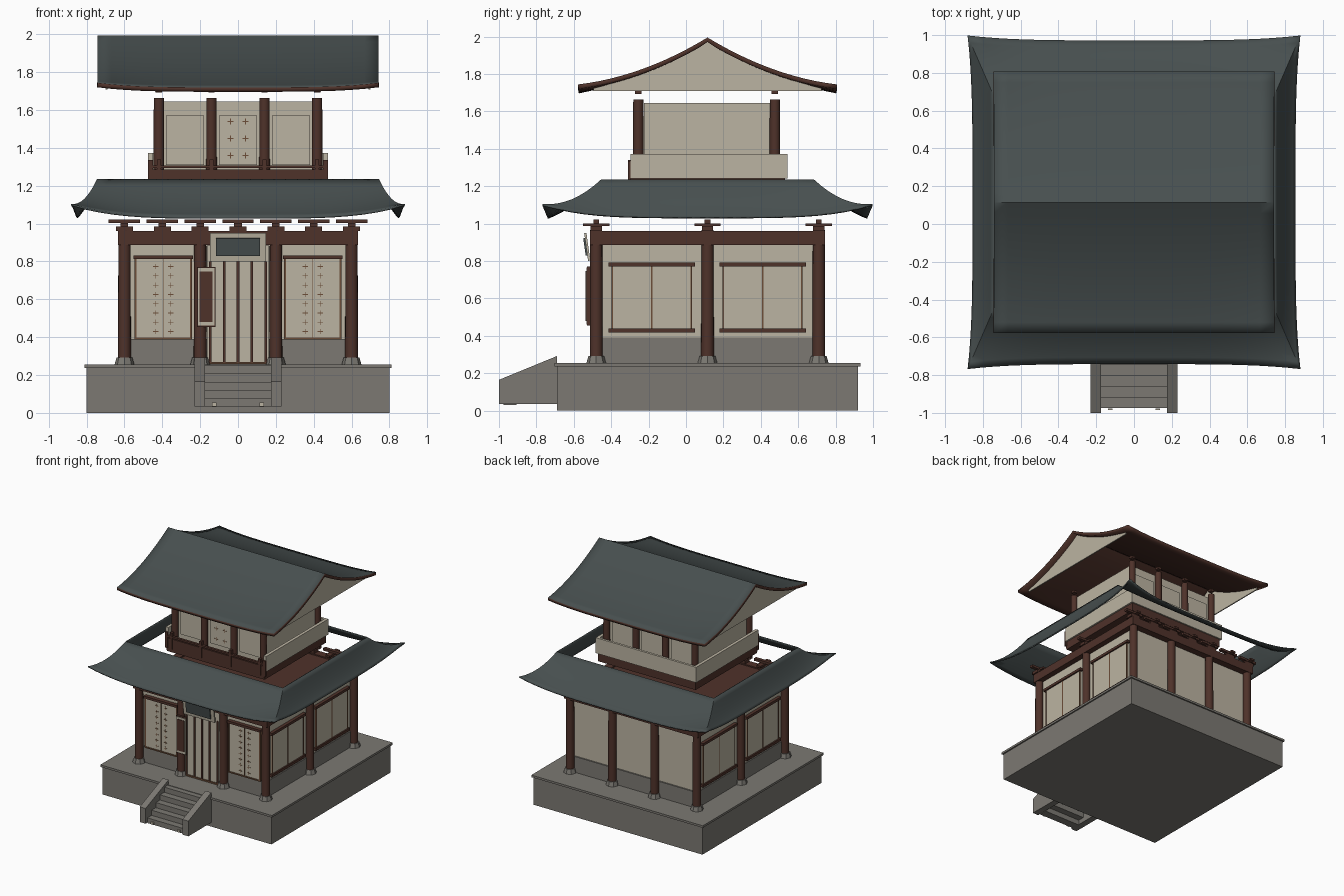
import bpy, bmesh, math
from mathutils import Matrix

if "Cube" in bpy.data.objects:
    bpy.data.objects.remove(bpy.data.objects["Cube"])


def material(name, rgb):
    m = bpy.data.materials.new(name)
    m.use_nodes = True
    m.diffuse_color = (*rgb, 1)
    m.node_tree.nodes["Principled BSDF"].inputs["Base Color"].default_value = (*rgb, 1)
    return m


SLATE = material("slate tile", (.063, .078, .078))
CREAM = material("cream plaster", (.50, .455, .36))
BROWN = material("dark brown wood", (.078, .032, .023))
STONE = material("grey stone", (.20, .19, .17))
TRIM = material("light brown trim", (.15, .075, .04))
CY = .115   # centre of the building in y


def finish(name, bm, *mats):
    bmesh.ops.recalc_face_normals(bm, faces=bm.faces)
    me = bpy.data.meshes.new(name)
    bm.to_mesh(me)
    bm.free()
    for m in mats:
        me.materials.append(m)
    ob = bpy.data.objects.new(name, me)
    bpy.context.collection.objects.link(ob)
    return ob


def box(name, mat, x, y, z):
    """Box from three (low, high) ranges."""
    bm = bmesh.new()
    size = [b - a for a, b in (x, y, z)]
    mid = [(a + b) / 2 for a, b in (x, y, z)]
    bmesh.ops.create_cube(bm, size=1, matrix=Matrix.Translation(mid) @ Matrix.Diagonal((*size, 1)))
    return finish(name, bm, mat)


def around(c, half):
    return (c - half, c + half)


def smooth(ob, angle):
    bpy.ops.object.select_all(action='DESELECT')
    ob.select_set(True)
    bpy.context.view_layer.objects.active = ob
    bpy.ops.object.shade_smooth_by_angle(angle=math.radians(angle))


def post(name, mat, x, y, z0, z1, r0, r1, sides):
    bm = bmesh.new()
    bmesh.ops.create_cone(bm, cap_ends=True, segments=sides, radius1=r0, radius2=r1,
                          depth=z1 - z0, matrix=Matrix.Translation((x, y, (z0 + z1) / 2)))
    ob = finish(name, bm, mat)
    if sides > 8:
        smooth(ob, 40)


def extrude_x(name, mat, x0, x1, profile):
    """Solid from a (y, z) profile between two x positions."""
    bm = bmesh.new()
    face = bm.faces.new([bm.verts.new((x0, y, z)) for y, z in profile])
    new = bmesh.ops.extrude_face_region(bm, geom=[face])["geom"]
    bmesh.ops.translate(bm, vec=(x1 - x0, 0, 0), verts=[v for v in new if isinstance(v, bmesh.types.BMVert)])
    return finish(name, bm, mat)


def sheet(bm, func, nu, nv):
    rows = [[bm.verts.new(func(i / nu, j / nv)) for j in range(nv + 1)] for i in range(nu + 1)]
    for a, b in zip(rows, rows[1:]):
        for j in range(nv):
            bm.faces.new((a[j], b[j], b[j + 1], a[j + 1]))


# Plinth
box("plinth", STONE, (-.8, .8), (-.69, .92), (0, .237))
box("plinth_cap", STONE, (-.812, .812), (-.702, .932), (.237, .255))

# Stairs
for s in (-1, 1):
    extrude_x("stair_rail", STONE, s * .175, s * .23, [(-1, .035), (-1, .165), (-.69, .292), (-.69, .035)])
    box("stair_marker", CREAM, around(s * .125, .012), (-.985, -.976), (.035, .055))
for i in range(5):
    y = -.975 + i * .057
    top = .075 + i * .044
    box("stair_step", STONE, (-.175, .175), (y, y + .07), (top - .044, top))

# Lower storey walls
box("lower_wall", CREAM, (-.585, .585), (-.455, .685), (.38, .93))
box("wall_base", STONE, (-.592, .592), (-.467, .697), (.25, .39))
box("ceiling", BROWN, (-.6, .6), (-.48, .71), (.93, .95))

XS, YS = (-.6, -.2, .2, .6), (-.48, CY, .71)
spots = [(x, y) for x in XS for y in (YS[0], YS[2])] + [(-.6, CY), (.6, CY)]
for x, y in spots:
    post("column_base", STONE, x, y, .255, .292, .052, .042, 8)
    post("lower_column", BROWN, x, y, .285, .965, .034, .032, 16)
for y in (YS[0], YS[2]):
    box("lower_beam", BROWN, (-.635, .635), around(y, .034), (.887, .96))
for s in (-1, 1):
    box("lower_side_beam", BROWN, around(s * .6, .034), (-.51, .74), (.887, .96))

# Brackets under the eaves
bracket_spots = [(i * .2, y) for i in range(-3, 4) for y in (YS[0], YS[2])] + [(-.6, CY), (.6, CY)]
for x, y in bracket_spots:
    box("bracket_block", BROWN, around(x, .045), around(y, .03), (.96, .986))
    box("bracket_cross_arm", BROWN, around(x, .02), around(y, .07), (.986, 1.002))
    box("bracket_arm", BROWN, around(x, .083), around(y, .015), (1.002, 1.022))

# Front lattice windows
for s in (-1, 1):
    cx = s * .395
    box("window", CREAM, around(cx, .15), (-.474, -.45), (.39, .82))
    box("window_lintel", BROWN, around(cx, .157), (-.488, -.45), (.812, .832))
    box("window_sill", TRIM, around(cx, .152), (-.48, -.45), (.387, .398))
    for e in (-.147, 0, .147):
        box("window_stile", TRIM, around(cx + e, .005 if e else .002), (-.48, -.45), (.395, .815))
    for e in (-.04, .04):
        for k in range(8):
            z = .43 + k * .049
            for w, h in ((.014, .002), (.002, .014)):
                box("window_stud", TRIM, around(cx + e, w), (-.477, -.473), around(z, h))

# Entrance door
box("door", CREAM, (-.165, .165), (-.482, -.45), (.262, .885))
for x in (-.147, -.072, 0, .072, .147):
    box("door_batten", BROWN, around(x, .007), (-.492, -.48), (.265, .8))
box("door_sill", TRIM, (-.15, .15), (-.492, -.48), (.258, .27))

# Leaning name board and hanging plaque, both blank
lean = math.radians(-8)
for name, mat, w, h, y in (("sign_board", CREAM, .147, .075, -.528), ("sign_panel", SLATE, .115, .047, -.537)):
    ob = box(name, mat, (-w, w), (-.006, .006), (-h, h))
    ob.matrix_world = Matrix.Translation((0, y, .876)) @ Matrix.Rotation(-lean, 4, 'X')
box("plaque_back", BROWN, (-.217, -.12), (-.528, -.51), (.455, .772))
box("plaque_border", CREAM, (-.212, -.125), (-.533, -.526), (.462, .765))
box("plaque_face", BROWN, (-.203, -.134), (-.537, -.53), (.48, .747))

# Side shutters
for s in (-1, 1):
    for cy in (-.183, .41):
        box("shutter", CREAM, around(s * .588, .012), around(cy, .212), (.43, .785))
        for z in (.428, .782):
            box("shutter_bar", BROWN, around(s * .596, .016), around(cy, .231), around(z, .011))
        for e in (-.21, 0, .21):
            box("shutter_stile", TRIM, around(s * .598, .005), around(cy + e, .004), (.435, .778))

# Lower roof: a four-sided flared ring
IN_X, IN_Y, OUT_X, OUT_Y, FLARE = .745, .57, .855, .857, .026


def skirt(side):
    def point(u, t):
        s = 2 * u - 1
        ix, iy, ox, oy = (IN_X, IN_Y, OUT_X, OUT_Y) if side % 2 == 0 else (IN_Y, IN_X, OUT_Y, OUT_X)
        along = s * (ix + (ox + FLARE - ix) * t)
        out = iy + (oy - iy) * t + FLARE * s ** 4 * t
        z = 1.235 - .2 * (1.45 * t - .45 * t * t) + .07 * abs(s) ** 4 * t * t
        x, y = ((along, -out), (out, along), (-along, out), (-out, -along))[side]
        return (x, y + CY, z)
    return point


bm = bmesh.new()
for side in range(4):
    sheet(bm, skirt(side), 24, 8)
bmesh.ops.remove_doubles(bm, verts=bm.verts, dist=.0005)
lower_roof = finish("lower_roof", bm, SLATE)
if sum(p.normal.z for p in lower_roof.data.polygons) < 0:
    lower_roof.data.flip_normals()
solid = lower_roof.modifiers.new("thickness", 'SOLIDIFY')
solid.thickness, solid.offset = .01, -1
smooth(lower_roof, 60)

# Upper storey
UY = (-.255, .475)
box("upper_deck", BROWN, (-.462, .462), (-.3, .53), (1.17, 1.245))
box("upper_wall", CREAM, (-.415, .415), (-.225, .45), (1.2, 1.645))
for x in (-.418, -.14, .14, .418):
    for y in UY:
        post("upper_column", BROWN, x, y, 1.235, 1.663, .028, .027, 16)
        box("upper_bracket", BROWN, around(x, .017), around(y, .017), (1.692, 1.712))
    box("railing_post", BROWN, around(x, .011), (-.31, -.285), (1.2, 1.34))
for cx in (-.28, 0, .28):
    for y in (-.227, .452):
        box("upper_panel", CREAM, around(cx, .1), around(y, .008), (1.31, 1.572))
for e in (-.04, .04):
    for k in range(3):
        for w, h in ((.016, .002), (.002, .016)):
            box("upper_stud", TRIM, around(e, w), (-.238, -.234), around(1.36 + k * .09, h))

# Balcony railing: timber in front, plaster on the other sides
box("front_railing", BROWN, (-.462, .462), (-.305, -.29), (1.18, 1.285))
box("front_handrail", BROWN, (-.462, .462), (-.308, -.287), (1.293, 1.308))
for s in (-1, 1):
    box("side_railing", CREAM, around(s * .463, .013), (-.298, .542), (1.24, 1.372))
    box("railing_end", BROWN, around(s * .463, .013), (-.31, -.296), (1.2, 1.335))
box("back_railing", CREAM, (-.476, .476), (.522, .542), (1.24, 1.372))

# Upper roof: curved gable, slate above and timber below
HALF_X, HALF_Y = .742, .693


def drop(t):
    return 1.995 - .42 * t + .145 * t * t


def gable_roof(u, v):
    s, t = 2 * u - 1, 2 * v - 1
    return (s * HALF_X, CY + t * HALF_Y, drop(abs(t)) + .024 * abs(s) ** 4 * t * t)


bm = bmesh.new()
sheet(bm, gable_roof, 20, 24)
upper_roof = finish("upper_roof", bm, SLATE, BROWN)
if sum(p.normal.z for p in upper_roof.data.polygons) < 0:
    upper_roof.data.flip_normals()
solid = upper_roof.modifiers.new("thickness", 'SOLIDIFY')
solid.thickness, solid.offset = .024, -1
solid.material_offset = solid.material_offset_rim = 1
smooth(upper_roof, 40)

# Gable walls
steps = [i / 10 * .88 for i in range(-10, 11)]
curve = [(CY + t * HALF_Y, drop(abs(t)) - .014) for t in steps]
outline = [(curve[0][0], 1.708)] + curve + [(curve[-1][0], 1.708)]
for s in (-1, 1):
    extrude_x("gable_wall", CREAM, s * .69, s * .7, outline)
